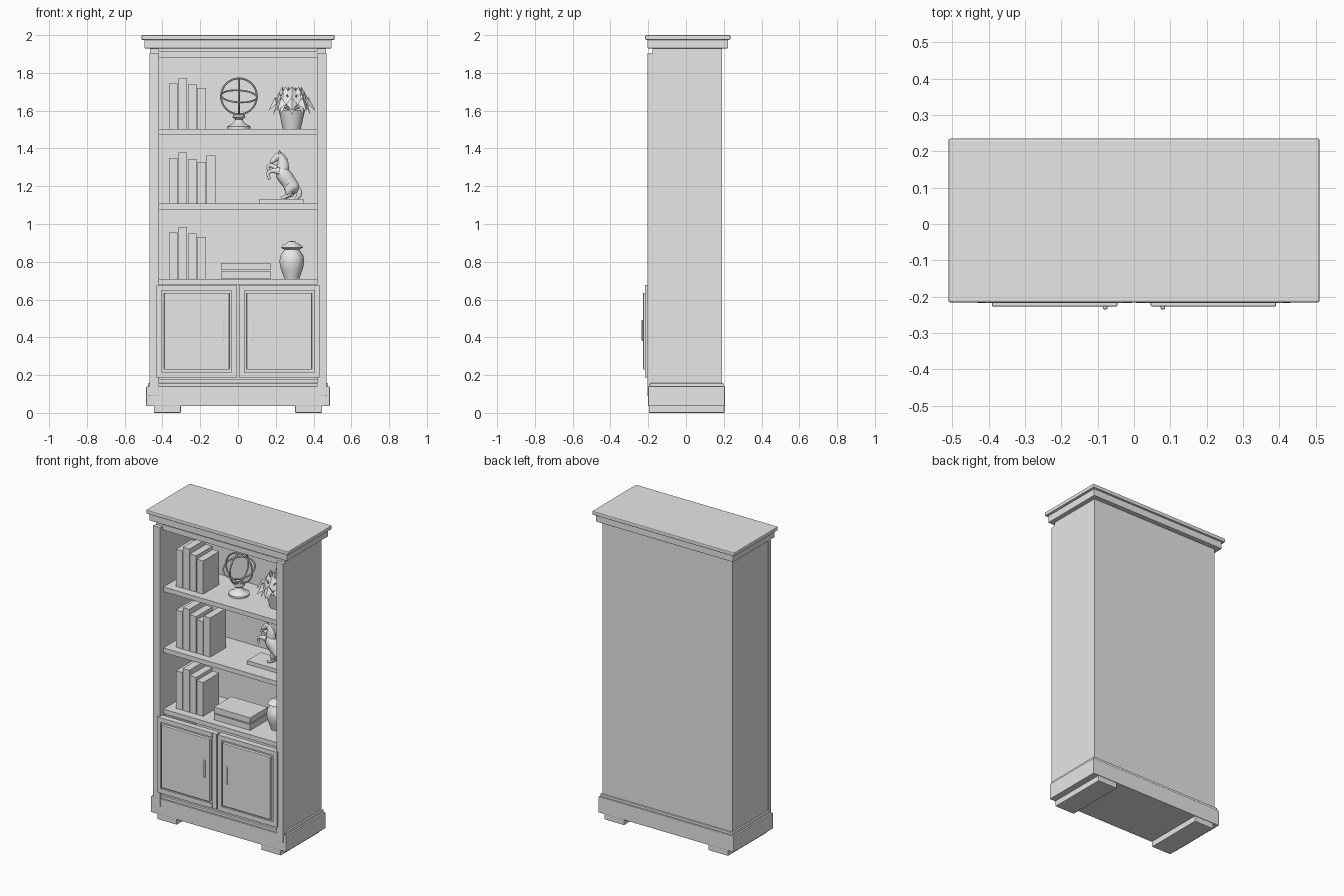
import bpy, bmesh, math
from mathutils import Vector

cube = bpy.data.objects.get("Cube")
if cube:
    bpy.data.objects.remove(cube, do_unlink=True)

grey = bpy.data.materials.new("plain grey")
grey.use_nodes = True
grey.diffuse_color = (0.8, 0.8, 0.8, 1)
grey.node_tree.nodes["Principled BSDF"].inputs["Base Color"].default_value = (0.8, 0.8, 0.8, 1)


def add(name, mesh):
    ob = bpy.data.objects.new(name, mesh)
    bpy.context.collection.objects.link(ob)
    mesh.materials.clear()
    mesh.materials.append(grey)
    return ob


def finish(name, bm, smooth=False):
    mesh = bpy.data.meshes.new(name)
    bmesh.ops.recalc_face_normals(bm, faces=bm.faces[:])
    bm.to_mesh(mesh)
    bm.free()
    ob = add(name, mesh)
    if smooth:
        smooth_object(ob)
    return ob


def smooth_object(ob):
    bpy.ops.object.select_all(action='DESELECT')
    ob.select_set(True)
    bpy.context.view_layer.objects.active = ob
    bpy.ops.object.shade_smooth_by_angle(angle=math.radians(40))


def box(name, x, y, z, bevel=0):
    """Box from (min, max) pairs."""
    bm = bmesh.new()
    bmesh.ops.create_cube(bm, size=1)
    for v in bm.verts:
        v.co = Vector([(a + b) / 2 + c * (b - a) for c, (a, b) in zip(v.co, (x, y, z))])
    ob = finish(name, bm)
    if bevel:
        mod = ob.modifiers.new("edge", 'BEVEL')
        mod.width, mod.segments = bevel, 2
    return ob


def lathe(name, centre, profile, steps=32, smooth=True):
    """Spin a (radius, height) profile round the vertical axis."""
    bm = bmesh.new()
    vs = [bm.verts.new((r, 0, z)) for r, z in profile]
    es = [bm.edges.new(p) for p in zip(vs, vs[1:])]
    bmesh.ops.spin(bm, geom=vs + es, cent=(0, 0, 0), axis=(0, 0, 1),
                   angle=math.tau, steps=steps, use_duplicate=False)
    bmesh.ops.remove_doubles(bm, verts=bm.verts[:], dist=0.0002)
    ob = finish(name, bm, smooth)
    ob.location = centre
    return ob


def limb(name, points, depth=1.0, y=0):
    """Tapered tube through (x, z, radius) points."""
    cu = bpy.data.curves.new(name, 'CURVE')
    cu.dimensions, cu.bevel_depth, cu.bevel_resolution = '3D', 1, 4
    cu.use_fill_caps = True
    sp = cu.splines.new('NURBS')
    sp.points.add(len(points) - 1)
    for p, (px, pz, r) in zip(sp.points, points):
        p.co, p.radius = (px, 0, pz, 1), r
    sp.order_u, sp.use_endpoint_u, sp.resolution_u = 3, True, 6
    tmp = bpy.data.objects.new(name + "_path", cu)
    bpy.context.collection.objects.link(tmp)
    bpy.context.view_layer.update()
    mesh = bpy.data.meshes.new_from_object(tmp.evaluated_get(bpy.context.evaluated_depsgraph_get()))
    bpy.data.objects.remove(tmp, do_unlink=True)
    for v in mesh.vertices:
        v.co.y = v.co.y * depth + y
    ob = add(name, mesh)
    smooth_object(ob)
    return ob


# Cabinet shell
for side, s in (("left", 1), ("right", -1)):
    def span(a, b):
        return tuple(sorted((a * s, b * s)))
    box(side + "_side_panel", span(0.42, 0.466), (-0.178, 0.19), (0.1, 1.93))
    box(side + "_front_stile", span(0.418, 0.468), (-0.204, -0.178), (0.09, 1.905), 0.002)
    box(side + "_foot", span(0.303, 0.445), (-0.196, 0.203), (0, 0.04), 0.004)
box("back_panel", (-0.42, 0.42), (0.17, 0.19), (0.1, 1.93))
box("plinth", (-0.486, 0.486), (-0.2, 0.206), (0.036, 0.14), 0.003)
box("plinth_trim", (-0.477, 0.477), (-0.192, 0.199), (0.14, 0.157), 0.003)
box("bottom_rail", (-0.42, 0.42), (-0.178, 0.17), (0.157, 0.178))
box("top_rail", (-0.42, 0.42), (-0.178, -0.155), (1.88, 1.915))
box("inner_ceiling", (-0.42, 0.42), (-0.165, 0.17), (1.905, 1.93))
box("cornice_lower", (-0.495, 0.495), (-0.204, 0.222), (1.93, 1.977), 0.003)
box("cornice_top", (-0.511, 0.511), (-0.216, 0.235), (1.975, 2.0), 0.005)
for i, z in enumerate((0.68, 1.078, 1.474)):
    box(f"shelf_{i + 1}", (-0.42, 0.42), (-0.166, 0.17), (z, z + 0.03))

# Doors: frame with a groove round a raised panel, and a bar handle
for side, s in (("left", 1), ("right", -1)):
    def span(a, b):
        return tuple(sorted((a * s, b * s)))
    front = (-0.217, -0.198)
    box(side + "_door_inner_stile", span(0.004, 0.034), front, (0.187, 0.677), 0.002)
    box(side + "_door_outer_stile", span(0.404, 0.432), front, (0.187, 0.677), 0.002)
    box(side + "_door_lower_rail", span(0.034, 0.404), front, (0.187, 0.217))
    box(side + "_door_upper_rail", span(0.034, 0.404), front, (0.648, 0.677))
    box(side + "_door_backing", span(0.004, 0.432), (-0.207, -0.178), (0.187, 0.677))
    box(side + "_door_panel", span(0.046, 0.391), (-0.227, -0.2), (0.23, 0.636), 0.003)
    box(side + "_handle", span(0.073, 0.086), (-0.235, -0.225), (0.38, 0.493), 0.004)

# Standing books, one row per shelf
rows = {0.71: (0.955, 0.983, 0.95, 0.93),
        1.108: (1.35, 1.378, 1.345, 1.325, 1.363),
        1.504: (1.745, 1.77, 1.74, 1.72)}
for z, tops in rows.items():
    for i, top in enumerate(tops):
        x = -0.366 + i * 0.05
        box("book", (x, x + 0.046), (-0.115, 0.05), (z, top))

# Stack of lying books
for z in (0.712, 0.756):
    box("lying_book", (-0.09, 0.172), (-0.12, 0.06), (z, z + 0.038))

# Lidded urn
lathe("urn", (0.285, 0, 0.71), [(0, 0), (0.04, 0), (0.043, 0.012), (0.058, 0.05), (0.066, 0.09),
      (0.06, 0.125), (0.043, 0.15), (0.04, 0.158), (0, 0.158)])
lathe("urn_lid", (0.285, 0, 0.71), [(0, 0.155), (0.04, 0.155), (0.059, 0.166), (0.045, 0.18),
      (0.026, 0.19), (0.02, 0.197), (0, 0.2)])

# Ring globe on a turned stand
lathe("globe_stand", (0.005, 0.005, 1.504), [(0, 0), (0.062, 0), (0.062, 0.012), (0.045, 0.022),
      (0.025, 0.035), (0.02, 0.05), (0.034, 0.062), (0.03, 0.074), (0, 0.078)])
quarter = math.pi / 2
for name, rot in (("front_ring", (quarter, 0, 0)), ("cross_ring", (0, quarter, 0)),
                  ("equator_ring", (0.34, 0.06, 0))):
    bpy.ops.mesh.primitive_torus_add(location=(0.005, 0.005, 1.676), rotation=rot, major_segments=40,
                                     minor_segments=8, major_radius=0.095, minor_radius=0.005)
    ring = bpy.context.object
    ring.name = name
    ring.data.materials.append(grey)
    smooth_object(ring)

# Potted plant with folded pointed leaves
lathe("plant_pot", (0.285, 0, 1.504), [(0, 0), (0.048, 0), (0.07, 0.1), (0.06, 0.1), (0.055, 0.085),
      (0, 0.085)], 16)
bm = bmesh.new()
# each ring: count, ridge radius, ridge height, tip radius, tip height, half width
for n, r, z, tip_r, tip_z, w in ((10, 0.095, 1.67, 0.13, 1.6, 0.03), (10, 0.07, 1.695, 0.105, 1.575, 0.032),
                                 (8, 0.05, 1.728, 0.095, 1.65, 0.03), (5, 0.02, 1.725, 0.05, 1.69, 0.02)):
    for i in range(n):
        a = math.tau * (i + n % 4 / 4) / n
        out, across = Vector((math.cos(a), math.sin(a), 0)), Vector((-math.sin(a), math.cos(a), 0))

        def point(d, h, k=0):
            return bm.verts.new(out * d + across * k + Vector((0.285, 0, h)))
        root, ridge, tip = point(0.01, 1.6), point(r, z), point(tip_r, tip_z)
        for k in (w, -w):
            edge = point(r, z - 0.035, k)
            bm.faces.new((root, edge, ridge))
            bm.faces.new((ridge, edge, tip))
finish("plant_leaves", bm)

# Rearing horse statue
box("statue_base", (0.115, 0.347), (-0.07, 0.07), (1.108, 1.132))
limb("horse_body", [(0.213, 1.29, 0.012), (0.222, 1.285, 0.034), (0.245, 1.255, 0.042),
                    (0.275, 1.215, 0.038), (0.29, 1.18, 0.044), (0.285, 1.16, 0.012)], 0.85)
limb("horse_neck", [(0.235, 1.275, 0.034), (0.24, 1.31, 0.032), (0.232, 1.345, 0.022),
                    (0.217, 1.362, 0.016)], 0.7)
limb("horse_head", [(0.228, 1.365, 0.012), (0.213, 1.362, 0.02), (0.193, 1.342, 0.015),
                    (0.175, 1.328, 0.011), (0.172, 1.325, 0.006)], 0.75)
limb("horse_mane", [(0.222, 1.38, 0.005), (0.245, 1.36, 0.011), (0.258, 1.32, 0.012), (0.262, 1.29, 0.004)], 0.5)
limb("horse_tail", [(0.305, 1.2, 0.008), (0.328, 1.18, 0.014), (0.322, 1.14, 0.014), (0.3, 1.133, 0.004)], 0.7)
for side, y, shift in (("left", 0.02, 0.012), ("right", -0.02, 0)):
    limb(side + "_horse_hind_leg", [(0.285, 1.2, 0.03), (0.262 + shift, 1.17, 0.022), (0.28 + shift, 1.158, 0.011),
                                    (0.25 + shift, 1.145, 0.008), (0.23 + shift, 1.136, 0.01)], 0.7, y)
    limb(side + "_horse_fore_leg", [(0.22, 1.28, 0.02), (0.19, 1.285 + shift * 2, 0.012),
                                    (0.158, 1.275 + shift * 3, 0.009), (0.158, 1.25 + shift * 3, 0.007),
                                    (0.17, 1.237 + shift * 3, 0.008)], 0.8, y)
    limb(side + "_horse_ear", [(0.222, 1.37, 0.007), (0.218, 1.392, 0.002)], 0.8, y / 2)
